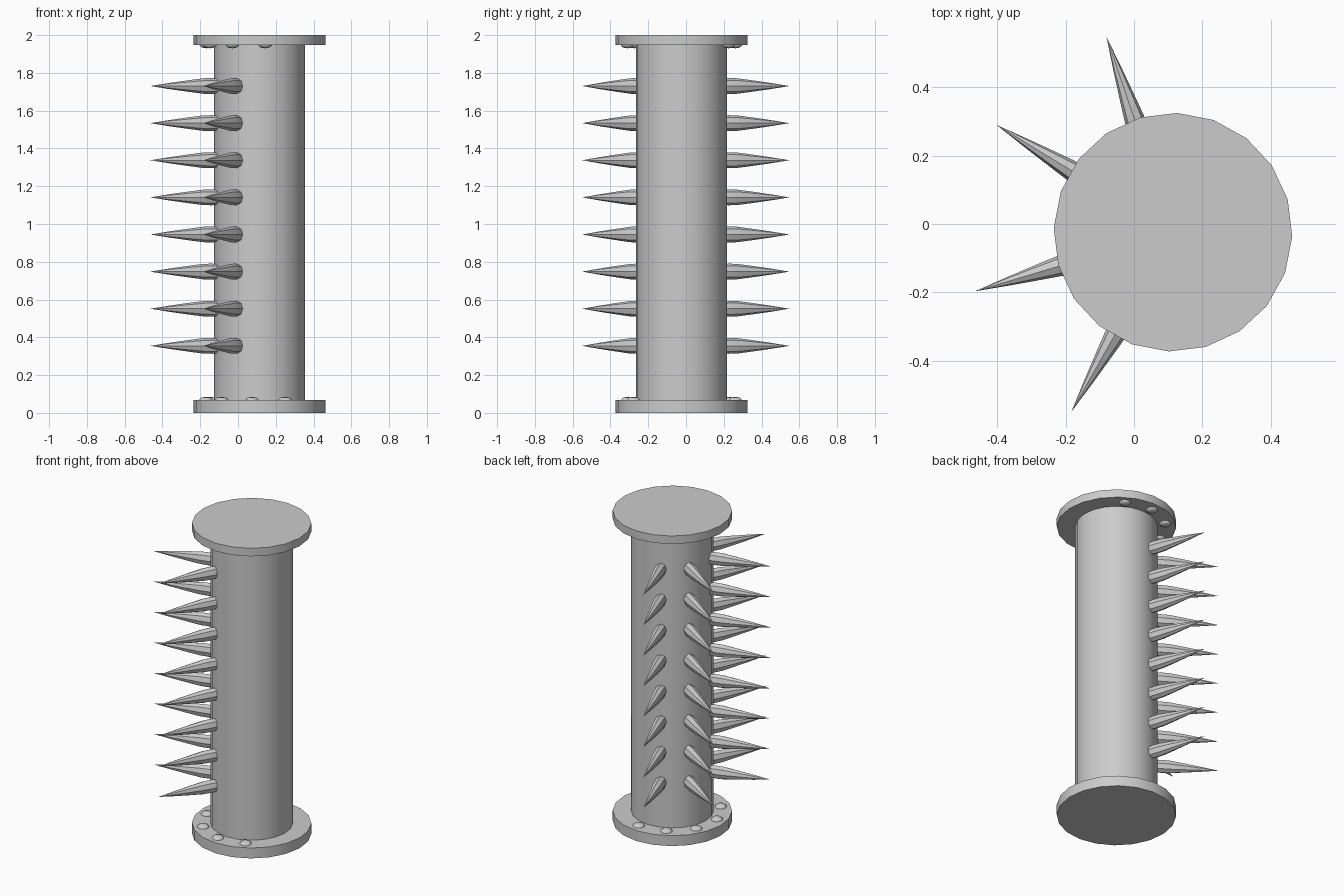
import bpy, bmesh
from math import radians, cos, sin, pi
from mathutils import Matrix, Vector

if "Cube" in bpy.data.objects:
    bpy.data.objects.remove(bpy.data.objects["Cube"])

CX, CY = 0.114, -0.024      # axis of the post
PHASE = radians(-2)


def finish(name, bm, angle=None):
    bmesh.ops.recalc_face_normals(bm, faces=bm.faces)
    me = bpy.data.meshes.new(name)
    bm.to_mesh(me)
    bm.free()
    ob = bpy.data.objects.new(name, me)
    bpy.context.collection.objects.link(ob)
    if angle:
        bpy.ops.object.select_all(action='DESELECT')
        ob.select_set(True)
        bpy.context.view_layer.objects.active = ob
        bpy.ops.object.shade_smooth_by_angle(angle=radians(angle))
    return ob


def lathe(bm, profile, sides, mat, sx=1.0, phase=0.0):
    """Revolve (radius, height) points around local z; radius 0 ends in a point."""
    rings = []
    for r, h in profile:
        if r == 0:
            rings.append([bm.verts.new(mat @ Vector((0, 0, h)))])
        else:
            angs = [phase + 2 * pi * i / sides for i in range(sides)]
            rings.append([bm.verts.new(mat @ Vector((sx * r * cos(a), r * sin(a), h))) for a in angs])
    for a, b in zip(rings, rings[1:]):
        for i in range(sides):
            j = (i + 1) % sides
            if len(b) == 1:
                bm.faces.new((a[i], a[j], b[0]))
            else:
                bm.faces.new((a[i], a[j], b[j], b[i]))
    for ring in (rings[0], rings[-1]):
        if len(ring) > 1:
            bm.faces.new(ring)


axis = Matrix.Translation((CX, CY, 0))


def disc(name, r, z0, z1):
    bm = bmesh.new()
    lathe(bm, [(r, z0), (r, z1)], 20, axis, phase=PHASE)
    return finish(name, bm, 30)


# Post and end flanges
disc("post", 0.241, 0.05, 1.96)
disc("bottom_flange", 0.349, 0.0, 0.067)
disc("top_flange", 0.349, 1.948, 2.0)

# Four columns of spikes pointing outwards
bm = bmesh.new()
profile = [(0.037, 0.21), (0.042, 0.262), (0.041, 0.31), (0.031, 0.39), (0.016, 0.50), (0, 0.604)]
for deg in (108.8, 148.7, 196.6, 240.5):
    for k in range(8):
        place = (Matrix.Translation((CX, CY, 0.355 + k * 0.1965))
                 @ Matrix.Rotation(radians(deg), 4, 'Z')
                 @ Matrix.Rotation(pi / 2, 4, 'Y')
                 @ Matrix.Rotation(pi / 2, 4, 'Z'))
        lathe(bm, profile, 8, place, sx=0.82)
finish("spikes", bm, 30)


# Domed rivets on the inner faces of the flanges
def rivets(name, start, z, up):
    bm = bmesh.new()
    for k in range(7):
        a = radians(start + 36 * k)
        place = Matrix.Translation((CX + 0.288 * cos(a), CY + 0.288 * sin(a), z))
        lathe(bm, [(0.036, -0.01 * up), (0.035, 0.004 * up), (0.024, 0.014 * up), (0, 0.018 * up)], 10, place)
    finish(name, bm, 50)


rivets("bottom_rivets", 82, 0.067, 1)
rivets("top_rivets", 60, 1.948, -1)
